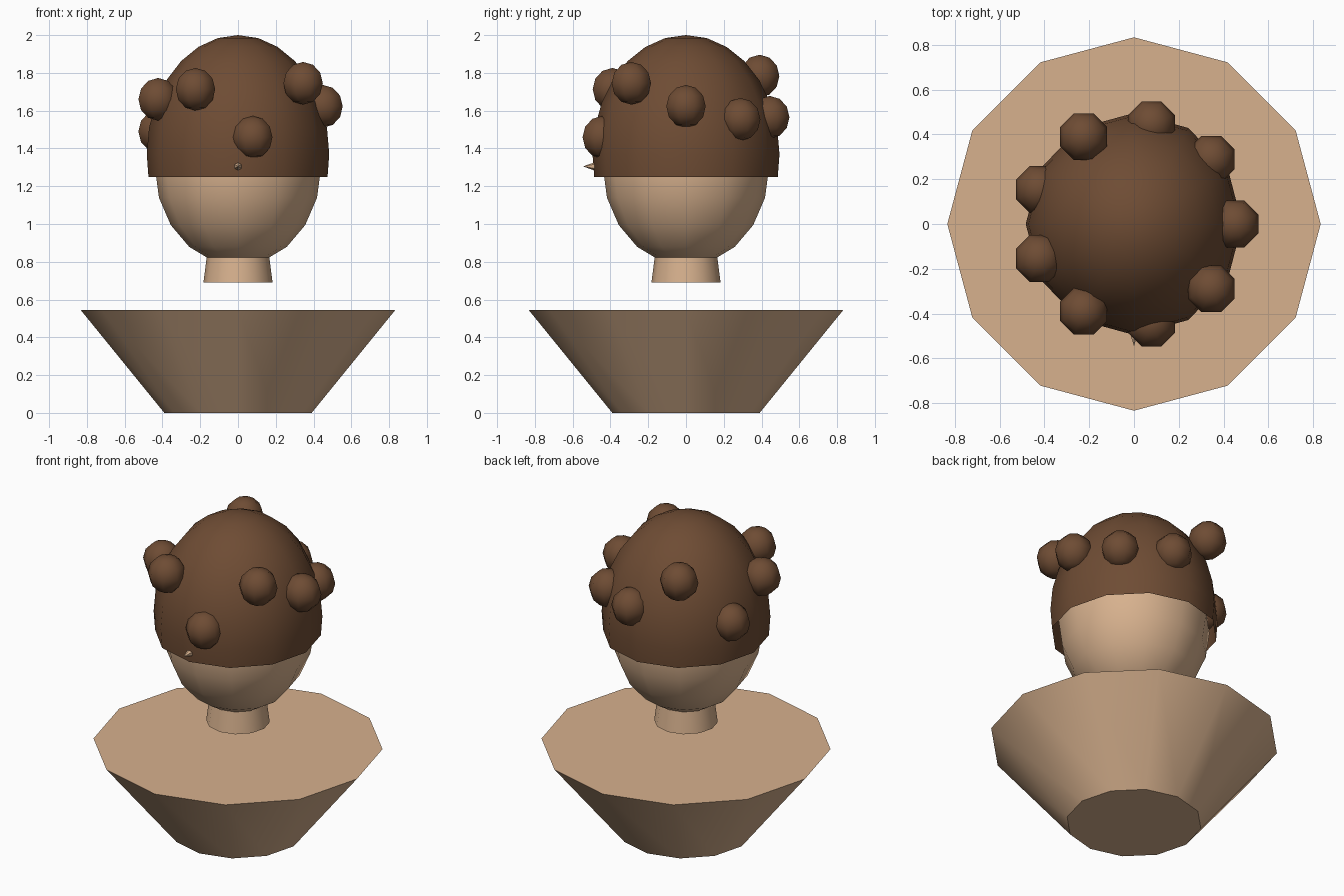
import bpy, math

if "Cube" in bpy.data.objects:
    bpy.data.objects.remove(bpy.data.objects["Cube"])


def material(name, color):
    m = bpy.data.materials.new(name)
    m.diffuse_color = (*color, 1)
    m.use_nodes = True
    m.node_tree.nodes["Principled BSDF"].inputs["Base Color"].default_value = m.diffuse_color
    return m


skin = material("skin_tan", (0.68, 0.44, 0.27))
brown = material("hair_brown", (0.156, 0.072, 0.034))


def finish(name, mat, angle=50):
    ob = bpy.context.object
    ob.name = name
    ob.data.name = name
    ob.data.materials.clear()
    ob.data.materials.append(mat)
    bpy.ops.object.transform_apply(location=False, rotation=True, scale=True)
    bpy.ops.object.shade_smooth_by_angle(angle=math.radians(angle))
    return ob


def frustum(name, mat, r1, r2, z1, z2, sides=12):
    bpy.ops.mesh.primitive_cone_add(vertices=sides, radius1=r1, radius2=r2,
                                    depth=z2 - z1, location=(0, 0, (z1 + z2) / 2))
    return finish(name, mat)


# Flared shoulders and neck
frustum("shoulders", skin, 0.39, 0.833, 0, 0.545)
frustum("neck", skin, 0.183, 0.165, 0.69, 0.83)

# Head
bpy.ops.mesh.primitive_uv_sphere_add(segments=12, ring_count=10, radius=1,
                                     location=(0, 0, 1.3), scale=(0.44, 0.44, 0.52))
finish("head", skin)

# Nose poking through the hair
bpy.ops.mesh.primitive_cone_add(vertices=6, radius1=0.045, radius2=0, depth=0.125,
                                location=(0, -0.4825, 1.305),
                                rotation=(math.pi / 2, 0, 0))
finish("nose", skin)

# Hair shell: open-bottomed dome, lathed from an elliptical profile
SIDES, RINGS = 12, 8
RX, RY, RZ, CZ = 0.483, 0.495, 0.63, 1.37
thetas = [math.radians(90) * i / 7 for i in range(1, 8)] + [math.radians(101)]
verts = [(0, 0, CZ + RZ)]
for t in thetas:
    for k in range(SIDES):
        a = math.tau * k / SIDES
        verts.append((RX * math.sin(t) * math.cos(a),
                      RY * math.sin(t) * math.sin(a), CZ + RZ * math.cos(t)))
faces = [(0, 1 + k, 1 + (k + 1) % SIDES) for k in range(SIDES)]
for i in range(RINGS - 1):
    p, q = 1 + i * SIDES, 1 + (i + 1) * SIDES
    for k in range(SIDES):
        n = (k + 1) % SIDES
        faces.append((p + k, q + k, q + n, p + n))
mesh = bpy.data.meshes.new("hair")
mesh.from_pydata(verts, [], faces)
hair = bpy.data.objects.new("hair", mesh)
bpy.context.collection.objects.link(hair)
bpy.ops.object.select_all(action='DESELECT')
hair.select_set(True)
bpy.context.view_layer.objects.active = hair
finish("hair", brown)

# Ring of nine curls at uneven heights
heights = [1.623, 1.554, 1.565, 1.783, 1.49, 1.66, 1.713, 1.459, 1.745]
for i, z in enumerate(heights):
    a = math.tau * i / 9
    bpy.ops.mesh.primitive_uv_sphere_add(
        segments=8, ring_count=6, radius=0.113,
        location=(0.45 * math.cos(a), 0.45 * math.sin(a), z),
        rotation=(0, 0, math.pi / 8))
    finish("curl_%d" % (i + 1), brown, 60)
